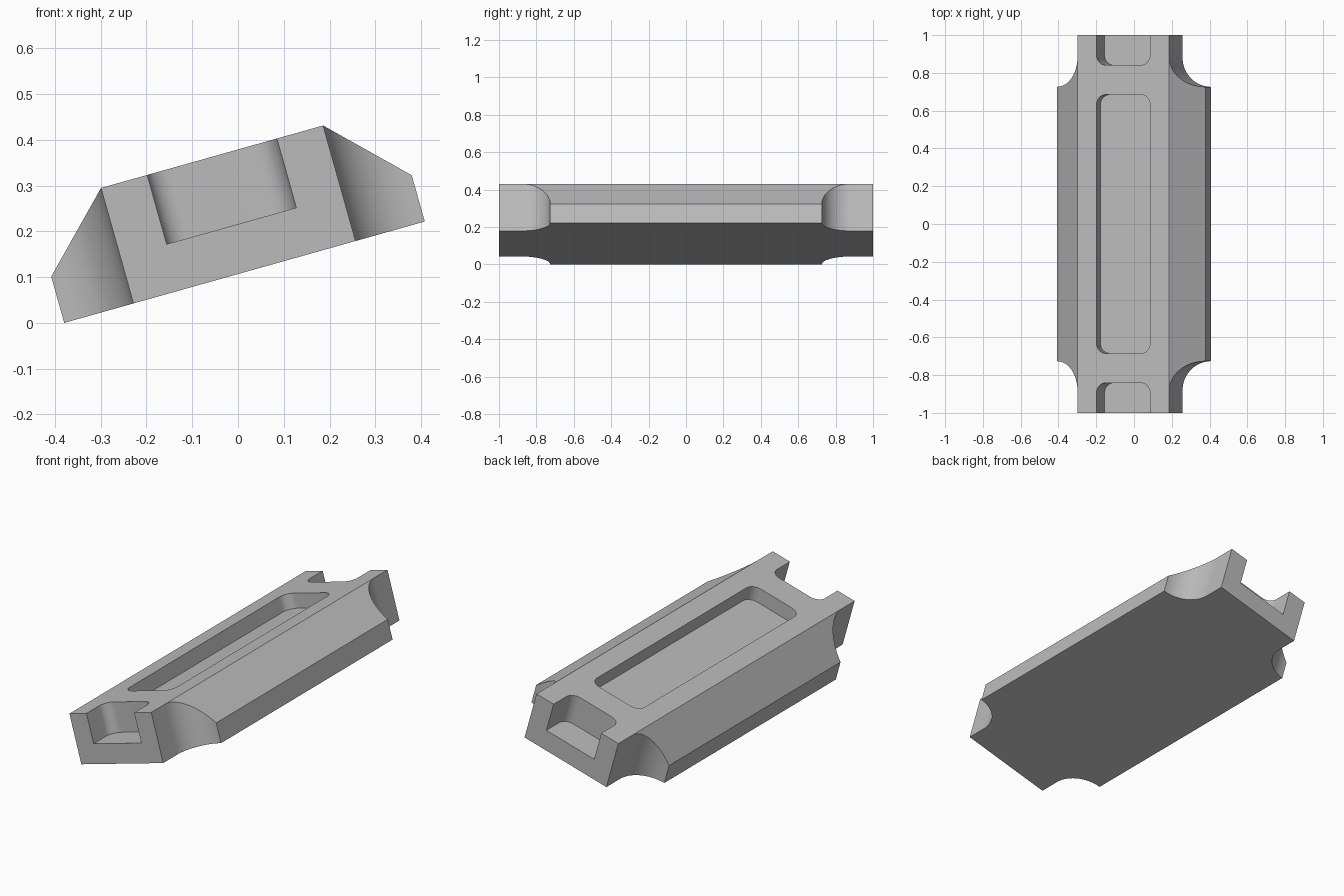
import bpy, bmesh, math
from mathutils import Matrix

cube = bpy.data.objects.get("Cube")
if cube:
    bpy.data.objects.remove(cube, do_unlink=True)

grey = bpy.data.materials.new("plain grey")
grey.use_nodes = True
colour = (0.5, 0.5, 0.5, 1)
grey.diffuse_color = colour
grey.node_tree.nodes["Principled BSDF"].inputs["Base Color"].default_value = colour

BASE, TOP, HEIGHT, SIDE = 0.409, 0.252, 0.262, 0.105   # half widths and heights
TILT = math.radians(15.7)


def prism(name, outline, offset):
    """Extrude a closed 3D outline along an offset into a solid object."""
    bm = bmesh.new()
    face = bm.faces.new([bm.verts.new(p) for p in outline])
    new = bmesh.ops.extrude_face_region(bm, geom=[face])["geom"]
    verts = [v for v in new if isinstance(v, bmesh.types.BMVert)]
    bmesh.ops.translate(bm, verts=verts, vec=offset)
    bmesh.ops.recalc_face_normals(bm, faces=bm.faces)
    mesh = bpy.data.meshes.new(name)
    bm.to_mesh(mesh)
    bm.free()
    mesh.materials.append(grey)
    obj = bpy.data.objects.new(name, mesh)
    bpy.context.collection.objects.link(obj)
    return obj


def rounded_cutter(name, x, half, y0, y1, radius, z0, steps=12):
    """Upright prism with a rounded rectangular plan."""
    x0, x1 = x - half + radius, x + half - radius
    corners = [(x1, y1 - radius), (x0, y1 - radius),
               (x0, y0 + radius), (x1, y0 + radius)]
    pts = []
    for i, (cx, cy) in enumerate(corners):
        for k in range(steps + 1):
            a = math.pi / 2 * (i + k / steps)
            pts.append((cx + radius * math.cos(a), cy + radius * math.sin(a), z0))
    obj = prism(name, pts, (0, 0, 0.6))
    obj.hide_render = True
    return obj


# Chamfered bar running along y
half_profile = [(BASE, 0), (BASE, SIDE), (TOP, HEIGHT)]
profile = half_profile + [(-x, z) for x, z in reversed(half_profile)]
body = prism("chamfered_block", [(x, -1, z) for x, z in profile], (0, 2, 0))

# Long shallow pocket, deeper open pockets at the ends, scooped corners
cutters = [rounded_cutter("long_pocket_cutter", 0, 0.147, -0.685, 0.685, 0.052, 0.184)]
notch = BASE - TOP
for s in (-1, 1):
    y0, y1 = sorted((s * 0.841, s * 1.2))
    cutters.append(rounded_cutter("end_pocket_cutter", 0, 0.147, y0, y1, 0.052, 0.105))
    y0, y1 = sorted((s * 0.726, s * 1.4))
    for side in (-1, 1):
        cutters.append(rounded_cutter("corner_notch_cutter", side * BASE, notch,
                                      y0, y1, notch - 0.0005, -0.2))

bpy.ops.object.select_all(action="DESELECT")
bpy.context.view_layer.objects.active = body
body.select_set(True)
for cutter in cutters:
    mod = body.modifiers.new("cut", "BOOLEAN")
    mod.operation = "DIFFERENCE"
    mod.solver = "EXACT"
    mod.object = cutter
    bpy.ops.object.modifier_apply(modifier=mod.name)
    bpy.data.objects.remove(cutter, do_unlink=True)

# Tilt the block onto its lower long edge and centre it
body.data.transform(Matrix.Rotation(-TILT, 4, "Y"))
xs = [v.co.x for v in body.data.vertices]
lowest = min(v.co.z for v in body.data.vertices)
body.data.transform(Matrix.Translation((-(min(xs) + max(xs)) / 2, 0, -lowest)))
bpy.ops.object.shade_smooth_by_angle(angle=math.radians(30))
